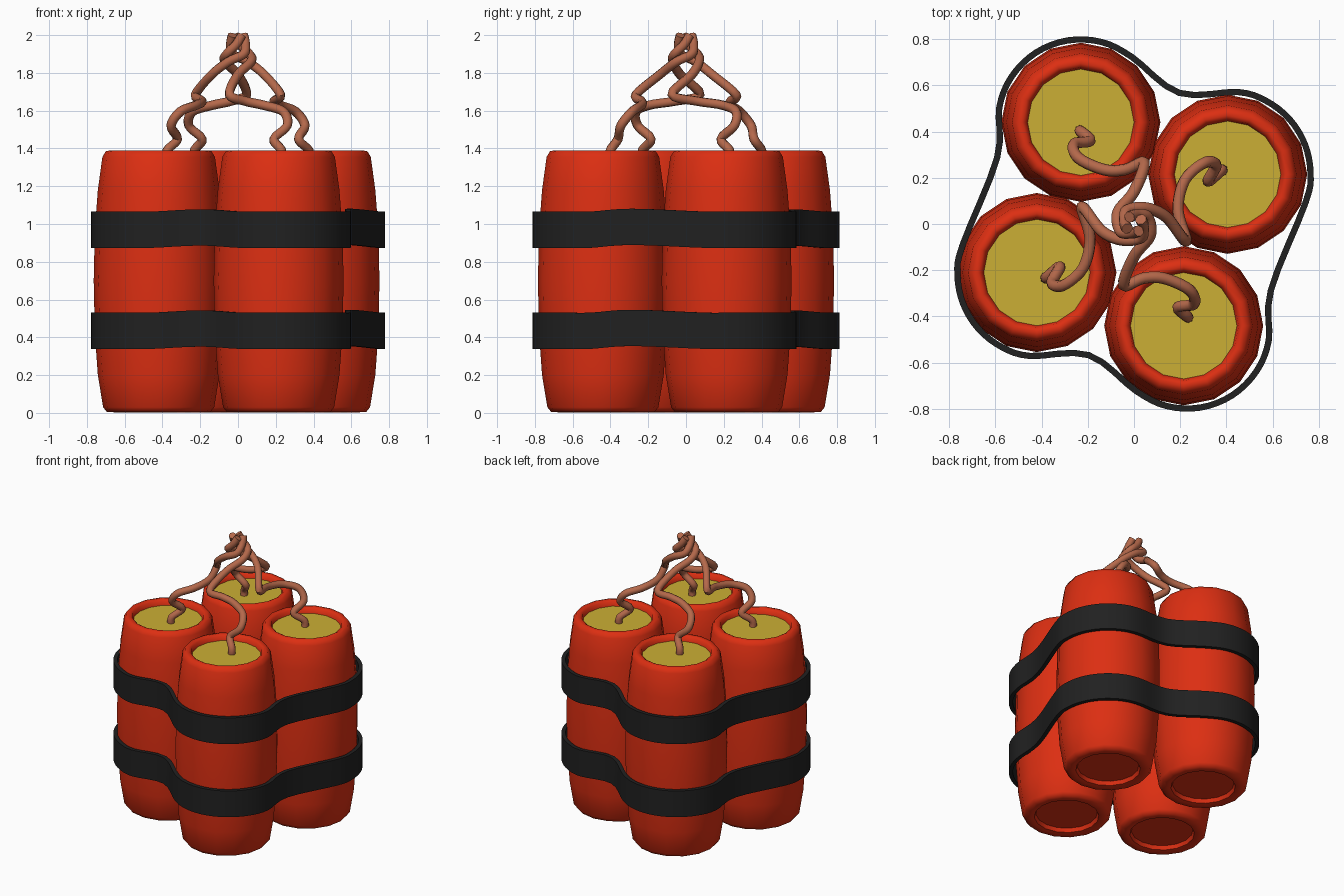
import bpy, bmesh, math
from mathutils import Vector

if "Cube" in bpy.data.objects:
    bpy.data.objects.remove(bpy.data.objects["Cube"])


def material(name, rgb):
    m = bpy.data.materials.new(name)
    m.diffuse_color = (*rgb, 1)
    m.use_nodes = True
    m.node_tree.nodes["Principled BSDF"].inputs["Base Color"].default_value = m.diffuse_color
    return m


RED = material("red paper", (0.72, 0.028, 0.006))
YELLOW = material("yellow filling", (0.60, 0.43, 0.035))
BLACK = material("black tape", (0.015, 0.015, 0.015))
COPPER = material("copper wire", (0.46, 0.14, 0.07))

CENTRES = [(-0.23, 0.44), (0.405, 0.215), (0.215, -0.44), (-0.42, -0.21)]
SIDES = 16


def make_object(name, bm, mats, angle):
    bmesh.ops.recalc_face_normals(bm, faces=bm.faces)
    me = bpy.data.meshes.new(name)
    bm.to_mesh(me)
    bm.free()
    for m in mats:
        me.materials.append(m)
    ob = bpy.data.objects.new(name, me)
    bpy.context.collection.objects.link(ob)
    bpy.ops.object.select_all(action='DESELECT')
    ob.select_set(True)
    bpy.context.view_layer.objects.active = ob
    bpy.ops.object.shade_smooth_by_angle(angle=math.radians(angle))
    return ob


def catmull(points, steps, closed):
    """Smooth curve through the points."""
    p = [Vector(q) for q in points]
    n = len(p)
    get = (lambda i: p[i % n]) if closed else (lambda i: p[max(0, min(n - 1, i))])
    out = []
    for i in range(n if closed else n - 1):
        a, b, c, d = (get(i + k) for k in (-1, 0, 1, 2))
        for s in range(steps):
            t = s / steps
            out.append(0.5 * (2 * b + (c - a) * t + (2 * a - 5 * b + 4 * c - d) * t * t
                              + (3 * b - a - 3 * c + d) * t ** 3))
    if not closed:
        out.append(p[-1])
    return out


# Sticks: lathed barrel with recessed ends, the top recess filled yellow
PROFILE = [(0.205, 0.035), (0.215, 0.008), (0.235, 0.003), (0.275, 0.006), (0.294, 0.03),
           (0.322, 0.2), (0.338, 0.42), (0.344, 0.7), (0.338, 0.97), (0.322, 1.18),
           (0.298, 1.355), (0.28, 1.385), (0.255, 1.39), (0.238, 1.38), (0.23, 1.35)]


def stick(name, cx, cy):
    bm = bmesh.new()
    rings = []
    for r, z in PROFILE:
        rings.append([bm.verts.new((cx + r * math.cos(math.tau * k / SIDES),
                                    cy + r * math.sin(math.tau * k / SIDES), z))
                      for k in range(SIDES)])
    for a, b in zip(rings, rings[1:]):
        for k in range(SIDES):
            j = (k + 1) % SIDES
            bm.faces.new((a[k], a[j], b[j], b[k]))
    bm.faces.new(rings[0][::-1])
    bm.faces.new(rings[-1]).material_index = 1
    make_object(name, bm, [RED, YELLOW], 50)


for name, c in zip(("back_stick", "right_stick", "front_stick", "left_stick"), CENTRES):
    stick(name, *c)


# Tape bands: wrap round the outside of each stick and sag in between
def arc(centre, start, end, n=6):
    return [(centre[0] + 0.372 * math.cos(math.radians(start + (end - start) * i / (n - 1))),
             centre[1] + 0.372 * math.sin(math.radians(start + (end - start) * i / (n - 1))), 0)
            for i in range(n)]


half = (arc(CENTRES[0], 170, 52) + [(0.2, 0.58, 0.012)]
        + arc(CENTRES[1], 83, -20) + [(0.605, -0.29, 0.015)])
OUTLINE = half + [(-x, -y, z) for x, y, z in half]


def band(name, z_mid):
    path = catmull(OUTLINE, 4, True)
    n = len(path)
    bm = bmesh.new()
    rings = []
    for i, p in enumerate(path):
        t = path[(i + 1) % n] - path[i - 1]
        inward = Vector((t.y, -t.x, 0)).normalized() * 0.027
        rings.append([bm.verts.new(p + o + Vector((0, 0, z_mid + h)))
                      for o, h in ((Vector(), -0.096), (Vector(), 0.096),
                                   (inward, 0.096), (inward, -0.096))])
    for i in range(n):
        a, b = rings[i], rings[(i + 1) % n]
        for k in range(4):
            j = (k + 1) % 4
            bm.faces.new((a[k], b[k], b[j], a[j]))
    make_object(name, bm, [BLACK], 40)


band("lower_band", 0.435)
band("upper_band", 0.97)


# Wires: crooked copper tubes that twist together at the top
def wire(name, points):
    cu = bpy.data.curves.new(name, 'CURVE')
    cu.dimensions = '3D'
    cu.bevel_depth = 0.025
    cu.bevel_resolution = 2
    cu.use_fill_caps = True
    path = catmull(points, 5, False)
    sp = cu.splines.new('POLY')
    sp.points.add(len(path) - 1)
    for q, p in zip(sp.points, path):
        q.co = (*p, 1)
    sp.use_smooth = True
    cu.materials.append(COPPER)
    ob = bpy.data.objects.new(name, cu)
    bpy.context.collection.objects.link(ob)
    bpy.ops.object.select_all(action='DESELECT')
    ob.select_set(True)
    bpy.context.view_layer.objects.active = ob
    bpy.ops.object.convert(target='MESH')
    bpy.ops.object.shade_smooth_by_angle(angle=math.radians(50))


RIGHT = [(0.38, 0.23, 1.33), (0.375, 0.23, 1.39), (0.32, 0.185, 1.45), (0.355, 0.255, 1.52),
         (0.305, 0.265, 1.595), (0.22, 0.19, 1.63), (0.19, 0.06, 1.65), (0.225, -0.075, 1.685),
         (0.14, 0.03, 1.79), (0.05, 0.07, 1.86), (-0.03, 0.06, 1.90),
         (-0.04, 0.01, 1.95), (-0.03, -0.02, 2.0)]
BACK = [(-0.23, 0.40, 1.33), (-0.23, 0.40, 1.39), (-0.19, 0.36, 1.45), (-0.26, 0.345, 1.52),
        (-0.24, 0.285, 1.595), (-0.13, 0.235, 1.63), (-0.04, 0.235, 1.65), (0.045, 0.265, 1.685),
        (0.0, 0.14, 1.79), (-0.07, 0.05, 1.86), (-0.06, -0.03, 1.90),
        (-0.01, -0.04, 1.95), (0.02, -0.03, 2.0)]

for name, pts in (("right_wire", RIGHT), ("back_wire", BACK)):
    wire(name, pts)
for name, pts in (("left_wire", RIGHT), ("front_wire", BACK)):
    wire(name, [(-x, -y, z) for x, y, z in pts])
